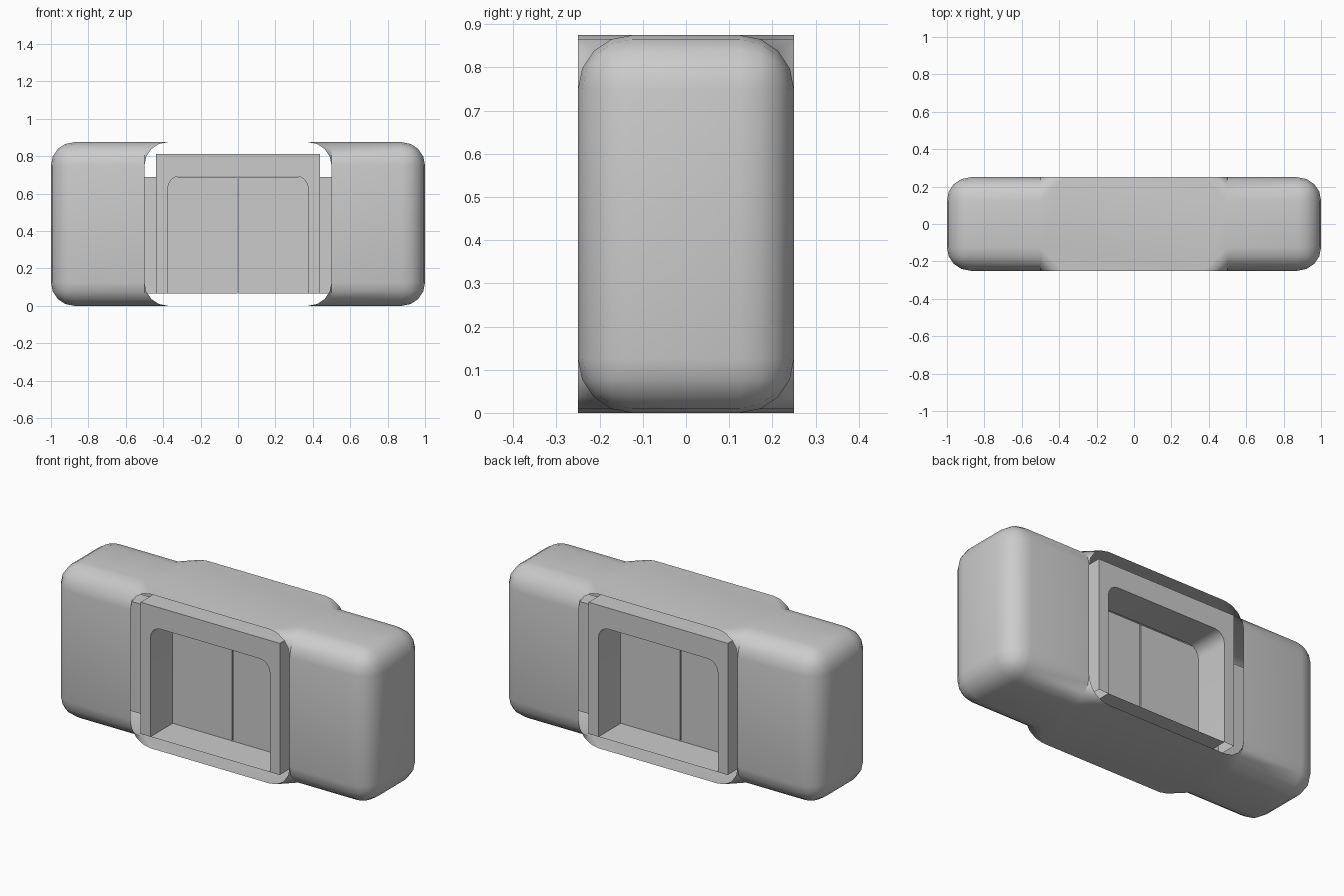
import bpy, bmesh, math

if "Cube" in bpy.data.objects:
    bpy.data.objects.remove(bpy.data.objects["Cube"])

R, SEG = 0.125, 4          # shell edge rounding
H, D = 0.875, 0.25         # shell height, half depth
HOLE = 0.5                 # half width of the doorway bay


def finish(name, bm, recalc=True):
    bmesh.ops.remove_doubles(bm, verts=bm.verts, dist=1e-4)
    if recalc:
        bmesh.ops.recalc_face_normals(bm, faces=bm.faces)
    me = bpy.data.meshes.new(name)
    bm.to_mesh(me)
    bm.free()
    ob = bpy.data.objects.new(name, me)
    bpy.context.collection.objects.link(ob)
    bpy.ops.object.select_all(action='DESELECT')
    bpy.context.view_layer.objects.active = ob
    ob.select_set(True)
    bpy.ops.object.shade_smooth_by_angle(angle=math.radians(35))
    return ob


def face(bm, pts):
    bm.faces.new([bm.verts.new(p) for p in pts])


# Wall shell: rounded box with the middle bay opened at front and back
bm = bmesh.new()
bmesh.ops.create_cube(bm, size=1)
for v in bm.verts:
    v.co = (v.co.x * 2, v.co.y * 2 * D, (v.co.z + 0.5) * H)
bmesh.ops.bevel(bm, geom=bm.edges[:], offset=R, segments=SEG, profile=0.5,
                affect='EDGES')
for x in (-HOLE, HOLE):
    bmesh.ops.bisect_plane(bm, geom=bm.verts[:] + bm.edges[:] + bm.faces[:],
                           plane_co=(x, 0, 0), plane_no=(1, 0, 0))
middle = [f for f in bm.faces if abs(f.calc_center_median().x) < HOLE - 0.01]
bmesh.ops.delete(bm, geom=middle, context='FACES')

# Roof and floor sheets of the bay, with curved gussets at the corners
for top in (0, 1):
    def zz(z):
        return z if top else H - z
    a, b, c, d = HOLE, HOLE - R, D - R, D
    face(bm, [(x, y, zz(H)) for x, y in
              ((a, -c), (a, c), (b, d), (-b, d), (-a, c), (-a, -c), (-b, -d), (b, -d))])
    for sx in (-1, 1):
        for sy in (-1, 1):
            rows = []
            for k in range(SEG + 1):
                t = math.pi / 2 * k / SEG
                inset, z = R * (1 - math.cos(t)), zz(H - R + R * math.sin(t))
                rows.append(((sx * HOLE, sy * (D - inset), z),
                             (sx * (HOLE - inset), sy * D, z)))
            for k in range(SEG):
                (p0, q0), (p1, q1) = rows[k], rows[k + 1]
                face(bm, [p0, q1, p1] if k == 0 else [p0, q0, q1, p1])
finish("wall_shell", bm)

# Door frames: arch-cornered surround with a deep liner and a thin sill
BASE, TOP, OW, IW, IT, FR = 0.065, 0.8125, 0.4375, 0.375, 0.6925, 0.0625
outer = [(-OW, BASE), (-OW, TOP), (OW, TOP), (OW, BASE)]
inner = [(IW, BASE)]
for sx in (1, -1):
    arc = []
    for k in range(SEG + 1):
        t = math.pi / 2 * k / SEG
        arc.append((sx * (IW - FR + FR * math.cos(t)), IT - FR + FR * math.sin(t)))
    inner += arc if sx == 1 else arc[::-1]
inner.append((-IW, BASE))

LEAF = 0.05
for name, s in (("front_door_frame", -1), ("back_door_frame", 1)):
    bm = bmesh.new()
    face(bm, [(x, s * D, z) for x, z in outer + inner])
    for path, depth in ((outer, 0.13), (inner, LEAF)):
        for (x0, z0), (x1, z1) in zip(path, path[1:]):
            face(bm, [(x0, s * D, z0), (x1, s * D, z1),
                      (x1, s * depth, z1), (x0, s * depth, z0)])
    face(bm, [(-IW, s * D, BASE), (IW, s * D, BASE),
              (IW, s * LEAF, BASE), (-IW, s * LEAF, BASE)])
    finish(name, bm)

# Sliding door leaves that run back into the wall pockets
for name, s in (("left_door_leaf", -1), ("right_door_leaf", 1)):
    bm = bmesh.new()
    bmesh.ops.create_cube(bm, size=1)
    for v in bm.verts:
        v.co = (s * 0.3515 + v.co.x * 0.697, v.co.y * 2 * LEAF,
                BASE + (v.co.z + 0.5) * (0.6875 - BASE))
    finish(name, bm)
